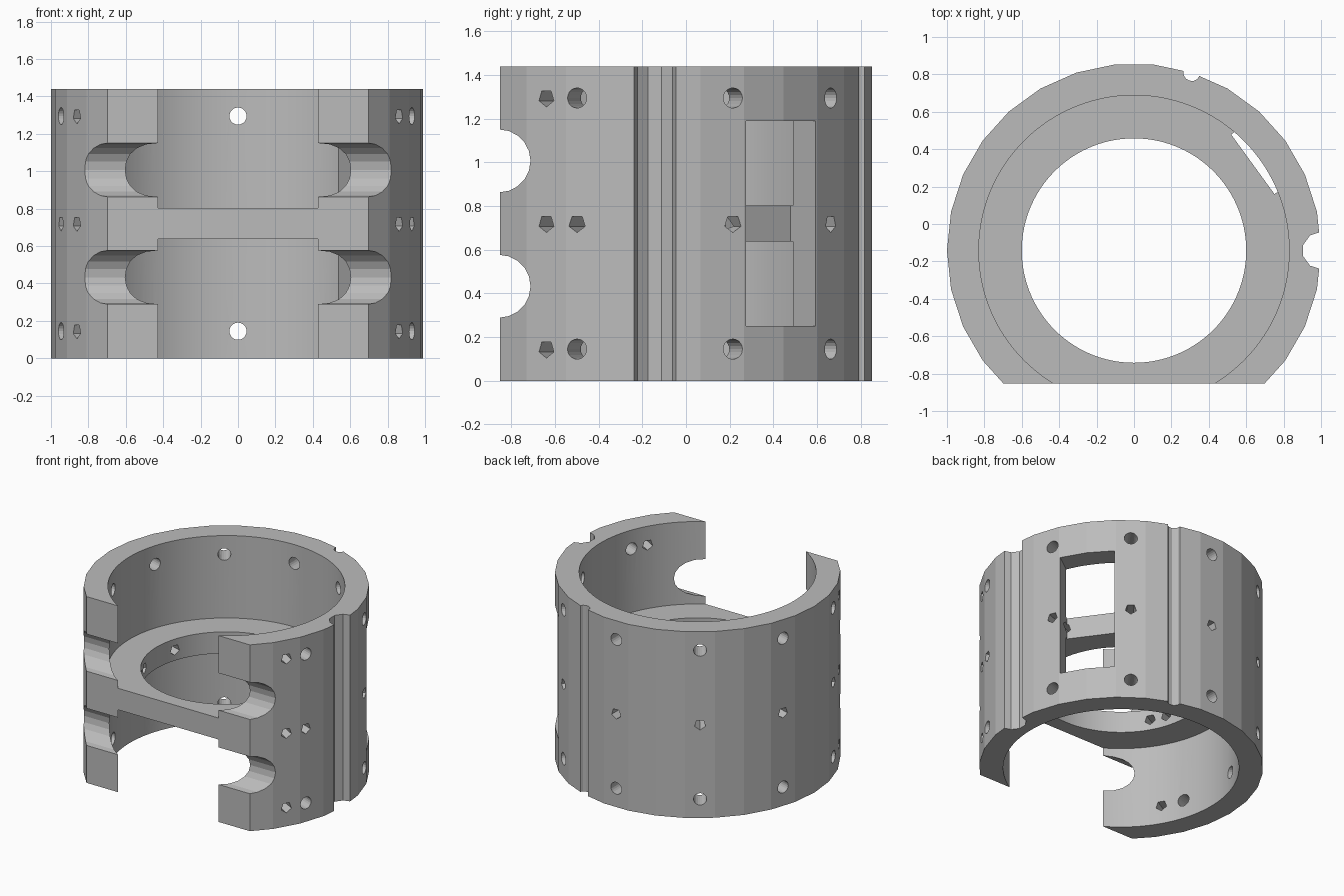
import bpy, bmesh
from math import cos, sin, pi, radians
from mathutils import Vector, Matrix

old = bpy.data.objects.get("Cube")
if old:
    bpy.data.objects.remove(old, do_unlink=True)

CY = -0.142        # ring axis in y
FRONT = -0.8525    # flat front plane
HEIGHT = 1.44
MID = HEIGHT / 2
X, Y, Z = Vector((1, 0, 0)), Vector((0, 1, 0)), Vector((0, 0, 1))


def direction(deg):
    return Vector((cos(radians(deg)), sin(radians(deg)), 0))


def to_object(name, bm):
    bmesh.ops.recalc_face_normals(bm, faces=bm.faces)
    mesh = bpy.data.meshes.new(name)
    bm.to_mesh(mesh)
    bm.free()
    obj = bpy.data.objects.new(name, mesh)
    bpy.context.scene.collection.objects.link(obj)
    return obj


def prism(name, base, axis, first, radius, sides, length):
    """Regular prism along axis, its first corner towards 'first'."""
    bm = bmesh.new()
    second = axis.cross(first)
    ring = []
    for i in range(sides):
        t = 2 * pi * i / sides
        ring.append(bm.verts.new(base + radius * (first * cos(t) + second * sin(t))))
    face = bm.faces.new(ring)
    top = bmesh.ops.extrude_face_region(bm, geom=[face])["geom"]
    verts = [g for g in top if isinstance(g, bmesh.types.BMVert)]
    bmesh.ops.translate(bm, verts=verts, vec=axis * length)
    return to_object(name, bm)


def box(name, low, high, matrix=Matrix()):
    low, high = Vector(low), Vector(high)
    bm = bmesh.new()
    size = Matrix.Diagonal((high - low).to_4d())
    bmesh.ops.create_cube(bm, size=1, matrix=matrix @ Matrix.Translation((low + high) / 2) @ size)
    return to_object(name, bm)


# Faceted outer body
body = prism("ring_housing", Vector((0, CY, 0)), Z, X, 1.0, 30, HEIGHT)
bpy.context.view_layer.objects.active = body
body.select_set(True)


def cut(cutter):
    cutter.hide_render = True
    mod = body.modifiers.new("cut", "BOOLEAN")
    mod.operation = "DIFFERENCE"
    mod.solver = "EXACT"
    mod.object = cutter
    bpy.ops.object.modifier_apply(modifier=mod.name)
    bpy.data.objects.remove(cutter, do_unlink=True)


# Upper and lower bores leave a middle plate with a smaller opening
cut(prism("upper_bore", Vector((0, CY, 0.803)), Z, X, 0.83, 120, 1))
cut(prism("lower_bore", Vector((0, CY, -0.363)), Z, X, 0.83, 120, 1))
cut(prism("plate_opening", Vector((0, CY, 0.3)), Z, X, 0.6, 120, 1))

# Flat front
cut(box("front_cut", (-2, -2, -1), (2, FRONT, 2)))

# Two half-round slots across the front
for z in (0.433, 1.007):
    cut(prism("front_slot", Vector((-1.5, -0.856, z)), X, Y, 0.144, 20, 3))

# Vertical grooves on the outside
cut(prism("wide_groove", Vector((1, CY, -0.1)), Z, direction(18), 0.1, 10, 2))
cut(prism("narrow_groove", Vector((0, CY, -0.1)) + direction(72), Z, direction(72), 0.045, 12, 2))

# Window through the wall and into the plate edge
turn = Matrix.Translation((0, CY, 0)) @ Matrix.Rotation(radians(36), 4, "Z")
cut(box("window", (0.785, -0.197, 0.25), (1.3, 0.197, 1.19), turn))


# Radial screw holes
def radial_hole(angle, z, radius, sides, start):
    out = direction(angle)
    cut(prism("hole", Vector((0, CY, z)) + out * start, out, -Z, radius, sides, 1.2 - start))


for angle in (-21, 21, 54, 90, 126, 162, 198):
    for z in (0.145, 1.295):
        radial_hole(angle, z, 0.046, 20, 0.7)
    radial_hole(angle, MID, 0.041, 5, 0.56)
for angle in (-30, 210):
    for z in (0.145, 1.295):
        radial_hole(angle, z, 0.041, 5, 0.7)
    radial_hole(angle, MID, 0.041, 5, 0.56)

# Colour and shading
grey = bpy.data.materials.new("plain_grey")
grey.use_nodes = True
colour = (0.5, 0.5, 0.5, 1)
grey.diffuse_color = colour
grey.node_tree.nodes["Principled BSDF"].inputs["Base Color"].default_value = colour
body.data.materials.clear()
body.data.materials.append(grey)
for poly in body.data.polygons:
    poly.material_index = 0
bpy.ops.object.shade_smooth_by_angle(angle=radians(8))
